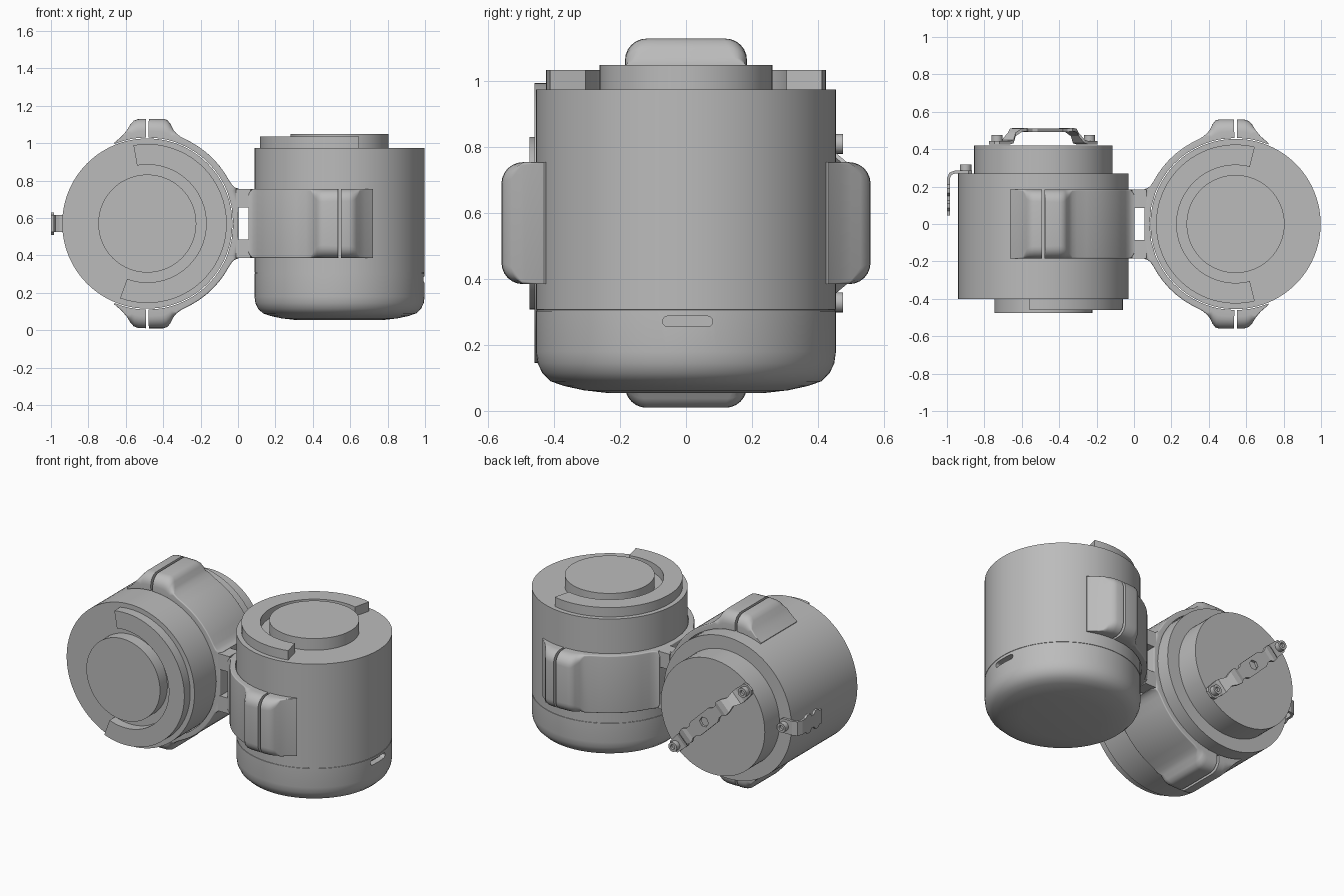
import bpy, bmesh, math
from mathutils import Matrix, Vector

if "Cube" in bpy.data.objects:
    bpy.data.objects.remove(bpy.data.objects["Cube"], do_unlink=True)

# One plain grey for everything
grey = bpy.data.materials.new("grey")
grey.use_nodes = True
COLOR = (0.5, 0.5, 0.5, 1)
grey.diffuse_color = COLOR
grey.node_tree.nodes["Principled BSDF"].inputs["Base Color"].default_value = COLOR

SIDE_AXIS = Matrix.Rotation(math.pi / 2, 4, 'X')       # local z -> -y, local y -> z
LEFT_CAN = Matrix.Translation((-0.485, 0, 0.57)) @ SIDE_AXIS
RIGHT_CAN = Matrix.Translation((0.543, 0, 0))
W = 0.185                                              # half width of the clamp bands


def polar(r, deg):
    a = math.radians(deg)
    return (r * math.cos(a), r * math.sin(a))


def finish(bm, name, matrix=Matrix()):
    bmesh.ops.transform(bm, matrix=matrix, verts=bm.verts)
    bmesh.ops.recalc_face_normals(bm, faces=bm.faces)
    mesh = bpy.data.meshes.new(name)
    bm.to_mesh(mesh)
    bm.free()
    mesh.materials.append(grey)
    obj = bpy.data.objects.new(name, mesh)
    bpy.context.collection.objects.link(obj)
    return obj


def activate(obj):
    bpy.ops.object.select_all(action='DESELECT')
    obj.select_set(True)
    bpy.context.view_layer.objects.active = obj


def smooth(obj, deg=30):
    activate(obj)
    bpy.ops.object.shade_smooth_by_angle(angle=math.radians(deg))
    return obj


def loft(rings, name, matrix=Matrix()):
    """Closed cross-sections joined in order, with capped ends."""
    bm = bmesh.new()
    rows = [[bm.verts.new(p) for p in ring] for ring in rings]
    n = len(rows[0])
    for a, b in zip(rows, rows[1:]):
        for i in range(n):
            j = (i + 1) % n
            bm.faces.new((a[i], a[j], b[j], b[i]))
    bm.faces.new(rows[0])
    bm.faces.new(rows[-1])
    return finish(bm, name, matrix)


def lathe(profile, name, matrix, seg=96):
    rings = [[(*polar(r, 360 * i / seg), z) for i in range(seg)] for r, z in profile]
    return smooth(loft(rings, name, matrix))


def prism(outline, z0, z1, name, matrix=Matrix()):
    return loft([[(x, y, z) for x, y in outline] for z in (z0, z1)], name, matrix)


def cut(obj, cutter):
    mod = obj.modifiers.new("cut", 'BOOLEAN')
    mod.operation, mod.object, mod.solver = 'DIFFERENCE', cutter, 'EXACT'
    cutter.hide_render = True
    activate(obj)
    bpy.ops.object.modifier_apply(modifier=mod.name)
    bpy.data.objects.remove(cutter, do_unlink=True)


def lid(prefix, matrix, base, start, end):
    """Raised centre disc and the partial ring around it."""
    lathe([(0.262, base - 0.01), (0.262, base + 0.075)], prefix + "_lens_disc", matrix)
    angles = [start + (end - start) * i / 48 for i in range(49)]
    outline = [polar(0.425, a) for a in angles] + [polar(0.315, a) for a in reversed(angles)]
    smooth(prism(outline, base - 0.01, base + 0.06, prefix + "_raised_ring", matrix))


# Upright can with rounded base, seam groove and side slot
upright = lathe([(0.24, 0.055), (0.31, 0.063), (0.37, 0.076), (0.41, 0.09), (0.436, 0.115),
                 (0.45, 0.145), (0.455, 0.18), (0.455, 0.303), (0.453, 0.304), (0.453, 0.307),
                 (0.455, 0.308), (0.455, 0.975)], "upright_can", RIGHT_CAN)
pill = [(x, y + 0.06) for x, y in (polar(0.016, a) for a in range(0, 181, 20))]
pill += [(x, y - 0.06) for x, y in (polar(0.016, a) for a in range(180, 361, 20))]
slot_cutter = prism(pill, 0.96, 1.05, "slot_cutter",
                    Matrix.Translation((0, 0.005, 0.272)) @ Matrix.Rotation(math.pi / 2, 4, 'Y'))
cut(upright, slot_cutter)
smooth(upright)
lid("upright", RIGHT_CAN, 0.975, 76, 284)

# Lying can with a narrower back step
lathe([(0.37, -0.42), (0.37, -0.27), (0.455, -0.27), (0.455, 0.40)], "lying_can", LEFT_CAN)
lid("lying", LEFT_CAN, 0.40, -110, 100)


def band(outer, name, matrix):
    """Clamp piece: rounded section swept along an outer contour around the can."""
    rings = []
    for u, v in outer:
        out = Vector((u, v))
        d, t = out.normalized(), out.length - 0.46
        rc = t * (0.65 if t > 0.06 else 0.2)
        arc = [polar(rc, a) for a in range(180, 89, -15)]
        side = [(-W, 0)] + [(-W + rc + x, t - rc + y) for x, y in arc]
        sec = side + [(-w, h) for w, h in reversed(side)]
        rings.append([(*(d * (0.46 + h)), w) for w, h in sec])
    smooth(loft(rings, name, matrix), 35)


# Clamps: a long half towards the middle and two short flanges on the far side
half = [(0.008, 0.56), (0.085, 0.56), (0.108, 0.553), (0.124, 0.532), (0.138, 0.503),
        (0.155, 0.482), (0.18, 0.463)]
half += [polar(0.494, a) for a in (62, 56, 50, 44, 38, 33)]
half += [(0.44, 0.226), (0.456, 0.203), (0.47, 0.192), (0.487, 0.187), (0.487, 0.1)]
long_half = half + [(0.487, 0)] + [(u, -v) for u, v in reversed(half)]
short = [(-0.008, 0.56), (-0.05, 0.558), (-0.072, 0.55), (-0.09, 0.53), (-0.108, 0.5),
         (-0.135, 0.468), (-0.178, 0.431)]
clamps = {"lying": LEFT_CAN,
          "upright": Matrix.Translation((0.543, 0, 0.57)) @ Matrix.Rotation(math.pi, 4, 'Z')}
for prefix, m in clamps.items():
    band(long_half, prefix + "_clamp_band", m)
    for sign, label in ((1, "a"), (-1, "b")):
        band([(u, sign * v) for u, v in short], f"{prefix}_clamp_flange_{label}", m)

# Four corner posts joining the clamps, leaving the window between them open
for sy in (-1, 1):
    for sz in (-1, 1):
        ys, zs = (sy * 0.085, sy * W), (sz * 0.085, sz * W)
        outline = [(ys[0], zs[0]), (ys[1], zs[0]), (ys[1], zs[1]), (ys[0], zs[1])]
        loft([[(x, y, 0.57 + z) for y, z in outline] for x in (-0.012, 0.068)],
             f"bridge_post_{'back' if sy > 0 else 'front'}_{'top' if sz > 0 else 'bottom'}")


def strip(path, across, thick, name):
    """Bent sheet-metal strip; path holds (point, outward direction, half width)."""
    across = Vector(across)
    rings = []
    for p, n, w in path:
        p, n = Vector(p), Vector(n).normalized() * thick
        rings.append([p - across * w, p + across * w, p + across * w + n, p - across * w + n])
    return loft(rings, name)


def screw(loc, name):
    m = Matrix.Translation(loc) @ Matrix.Rotation(-math.pi / 2, 4, 'X')
    lathe([(0.03, -0.005), (0.03, 0.034), (0.015, 0.034), (0.015, 0.018)], name, m, 20)


# Diagonal raised bracket across the back of the lying can
along, across = Vector((0.717, 0, -0.697)), Vector((-0.697, 0, -0.717))
center = Vector((-0.485, 0.42, 0.57))
steps = [(0.385, 0.006, 0.02), (0.365, 0.006, 0.04), (0.29, 0.006, 0.045), (0.265, 0.012, 0.045),
         (0.235, 0.05, 0.03), (0.205, 0.072, 0.045), (0.17, 0.076, 0.05), (0.145, 0.072, 0.035),
         (0.115, 0.072, 0.035), (0.09, 0.072, 0.05), (0.05, 0.072, 0.05)]
steps = [(-s, h, w) for s, h, w in steps] + [(s, h, w) for s, h, w in reversed(steps)]
bracket = strip([(center + along * s + Vector((0, h, 0)), (0, 1, 0), w) for s, h, w in steps],
                across, 0.018, "back_bracket")
hole = [polar(0.032, a) for a in range(0, 360, 60)]
cut(bracket, prism(hole, -0.7, -0.44, "hole_cutter", LEFT_CAN))
for s, label in ((-0.345, "upper"), (0.345, "lower")):
    screw(center + along * s + Vector((0, 0.022, 0)), f"back_bracket_screw_{label}")

# Bent bracket on the outer side of the lying can
path = [((-0.865, 0.27, 0.57), (0, 1, 0), 0.03), ((-0.885, 0.27, 0.57), (0, 1, 0), 0.045),
        ((-0.955, 0.27, 0.57), (0, 1, 0), 0.045), ((-0.975, 0.264, 0.57), (-1, 1, 0), 0.045),
        ((-0.984, 0.245, 0.57), (-1, 0, 0), 0.045)]
for y, w in ((0.21, 0.045), (0.19, 0.06), (0.165, 0.06), (0.15, 0.04), (0.125, 0.04),
             (0.11, 0.06), (0.085, 0.06), (0.07, 0.045), (0.045, 0.045)):
    path.append(((-0.984, y, 0.57), (-1, 0, 0), w))
strip(path, (0, 0, 1), 0.016, "side_bracket")
screw((-0.9, 0.285, 0.57), "side_bracket_screw")
